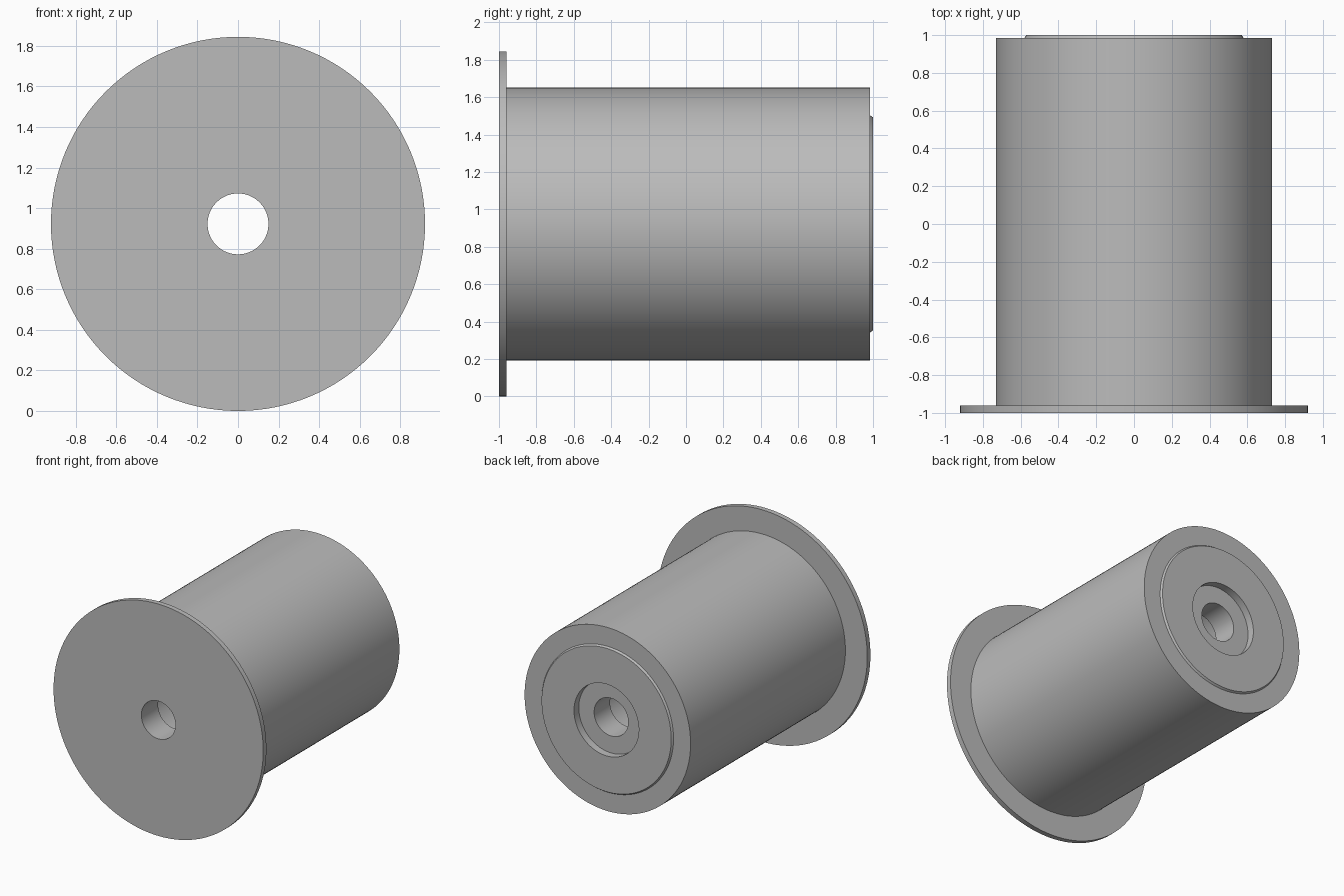
import bpy, bmesh, math

if "Cube" in bpy.data.objects:
    bpy.data.objects.remove(bpy.data.objects["Cube"])

SEGMENTS = 128
CENTRE_Z = 0.922

grey = bpy.data.materials.new("mid grey")
grey.diffuse_color = (0.5, 0.5, 0.5, 1.0)
grey.use_nodes = True
grey.node_tree.nodes["Principled BSDF"].inputs["Base Color"].default_value = grey.diffuse_color


def lathe(name, profile, material):
    """Revolve a closed (radius, y) profile about the roller axis."""
    bm = bmesh.new()
    rings = []
    for i in range(SEGMENTS):
        a = 2 * math.pi * i / SEGMENTS
        rings.append([bm.verts.new((r * math.cos(a), y, CENTRE_Z + r * math.sin(a)))
                      for r, y in profile])
    n = len(profile)
    for i in range(SEGMENTS):
        here, there = rings[i], rings[(i + 1) % SEGMENTS]
        for j in range(n):
            k = (j + 1) % n
            bm.faces.new((here[j], here[k], there[k], there[j]))
    bmesh.ops.recalc_face_normals(bm, faces=bm.faces)
    mesh = bpy.data.meshes.new(name)
    bm.to_mesh(mesh)
    bm.free()
    mesh.materials.append(material)
    obj = bpy.data.objects.new(name, mesh)
    bpy.context.collection.objects.link(obj)
    bpy.ops.object.select_all(action='DESELECT')
    obj.select_set(True)
    bpy.context.view_layer.objects.active = obj
    bpy.ops.object.shade_smooth_by_angle(angle=math.radians(30))
    return obj


FLANGE_R, BODY_R, BOSS_R = 0.922, 0.73, 0.58
POCKET_R, HOLE_R = 0.285, 0.15

lathe("flanged_roller", [
    # front flange
    (HOLE_R, -1.0), (FLANGE_R, -1.0), (FLANGE_R, -0.96),
    # drum body
    (BODY_R, -0.96), (BODY_R, 0.985),
    # chamfered rear boss
    (BOSS_R, 0.985), (BOSS_R - 0.01, 1.0),
    # recessed rear pocket
    (POCKET_R, 1.0), (POCKET_R, 0.94),
    # rear axle hole, inner bore, front axle hole
    (HOLE_R, 0.94), (HOLE_R, 0.74),
    (POCKET_R, 0.74), (POCKET_R, -0.79), (HOLE_R, -0.79),
], grey)
